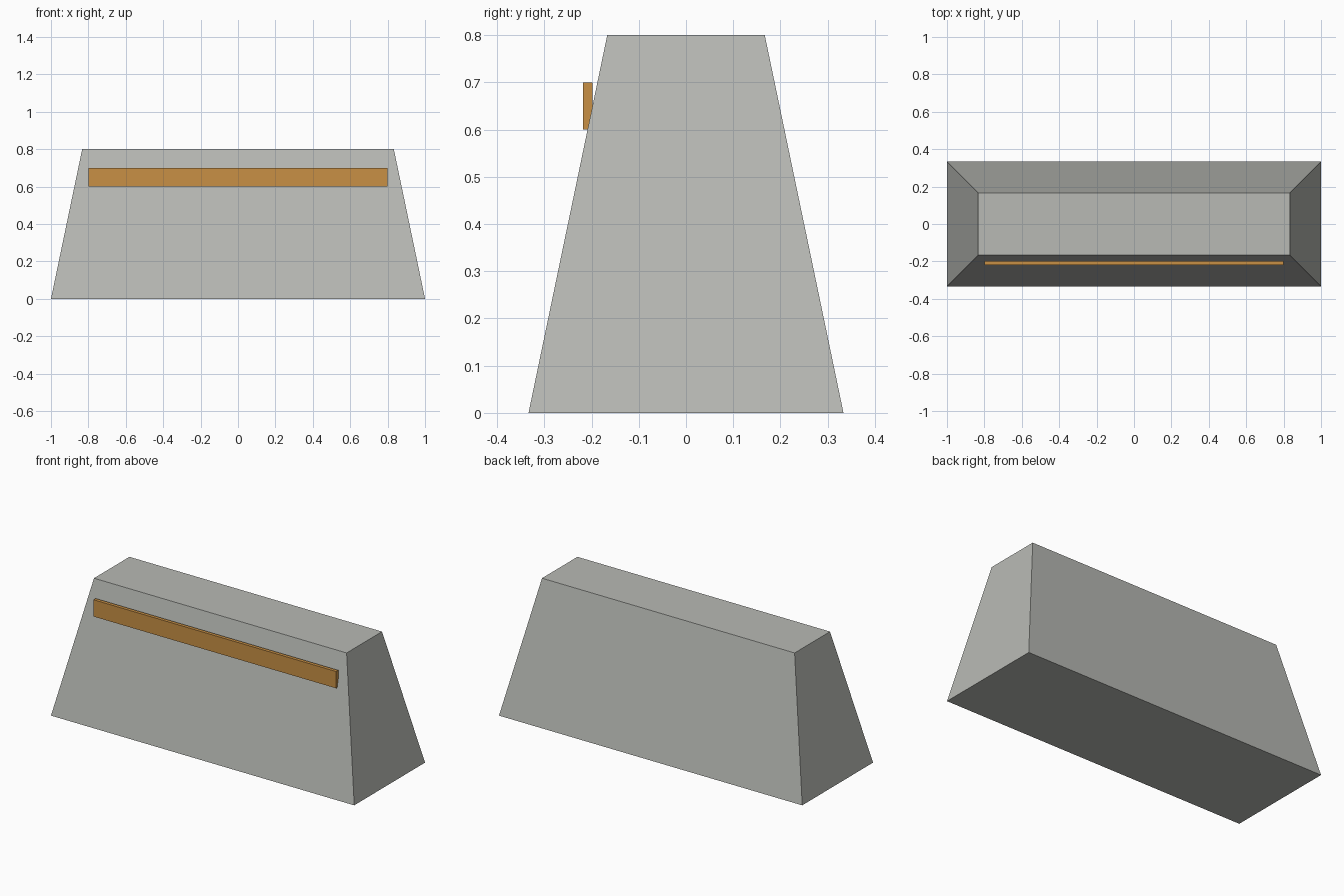
import bpy
import bmesh

cube = bpy.data.objects.get("Cube")
if cube:
    bpy.data.objects.remove(cube, do_unlink=True)


def material(name, rgb):
    mat = bpy.data.materials.new(name)
    mat.use_nodes = True
    colour = (*rgb, 1.0)
    mat.diffuse_color = colour
    mat.node_tree.nodes["Principled BSDF"].inputs["Base Color"].default_value = colour
    return mat


def tapered_box(name, size, centre, mat, taper=1.0):
    """Box whose top is scaled by taper; a pair gives separate x and y tapers."""
    tx, ty = taper if isinstance(taper, tuple) else (taper, taper)
    bm = bmesh.new()
    bmesh.ops.create_cube(bm, size=1.0)
    for v in bm.verts:
        if v.co.z > 0:
            v.co.x *= tx
            v.co.y *= ty
        v.co = [c * s for c, s in zip(v.co, size)]
    mesh = bpy.data.meshes.new(name)
    bm.to_mesh(mesh)
    bm.free()
    mesh.materials.append(mat)
    obj = bpy.data.objects.new(name, mesh)
    obj.location = centre
    bpy.context.collection.objects.link(obj)
    return obj


concrete = material("concrete grey", (0.48, 0.49, 0.46))
amber = material("amber", (0.58, 0.28, 0.06))

# Sloped barrier block
tapered_box("barrier_body", (2.0, 0.667, 0.8), (0, 0, 0.4), concrete, (0.833, 0.5))

# Reflective strip standing proud of the front slope
tapered_box("reflector_strip", (1.6, 0.02, 0.1), (0, -0.208, 0.65), amber)
